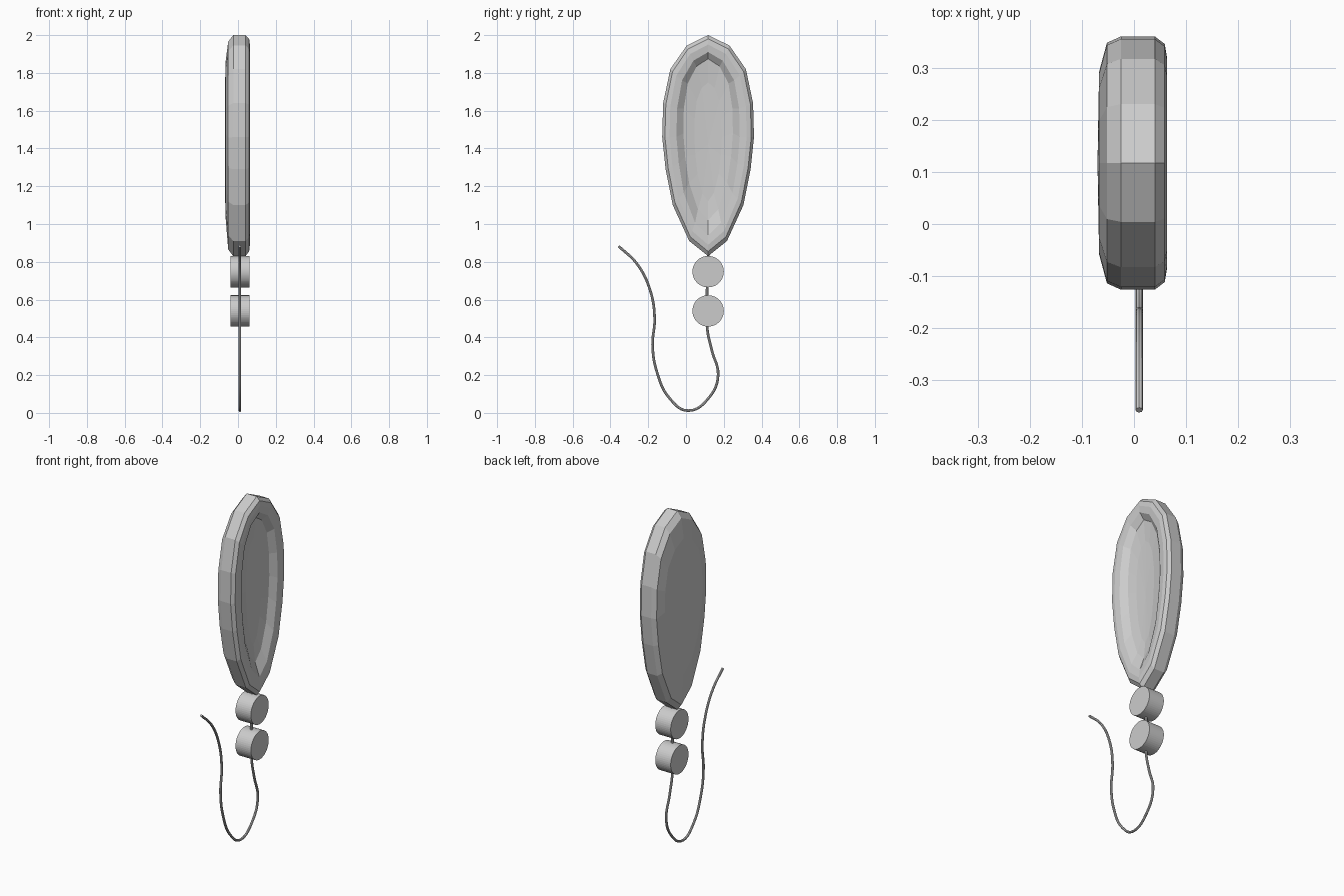
import bpy, bmesh, math

if "Cube" in bpy.data.objects:
    bpy.data.objects.remove(bpy.data.objects["Cube"])

CY = 0.117          # y of the pendant's axis
XC = 0.01           # x of beads and cord
Z_BOT, Z_TOP = 0.83, 2.0

# right half of the teardrop outline: (half width, z), top to bottom
half = [(0, 2.0), (.113, 1.945), (.2, 1.82), (.238, 1.64), (.243, 1.46),
        (.225, 1.29), (.187, 1.1), (.1, .91), (0, .83)]
outline = half + [(-w, z) for w, z in reversed(half[1:-1])]

# cross-section rings: x, width scale, bottom z, top z
rings = [(-.067, .72, 1.05, 1.85), (-.052, .95, .865, 1.965),
         (-.025, 1, .83, 2.0), (.04, 1, .83, 2.0),
         (.059, .94, .855, 1.98), (.063, .84, .89, 1.95),
         (.058, .69, .94, 1.91), (.03, .54, 1.02, 1.875),
         (.02, .3, 1.12, 1.75)]

# faceted teardrop plate with a dished face on +x
bm = bmesh.new()
loops = []
for x, s, zb, zt in rings:
    loops.append([bm.verts.new((x, CY + w * s,
                  zb + (z - Z_BOT) / (Z_TOP - Z_BOT) * (zt - zb)))
                  for w, z in outline])
n = len(outline)
for a, b in zip(loops, loops[1:]):
    for i in range(n):
        j = (i + 1) % n
        bm.faces.new((a[i], a[j], b[j], b[i]))


def fan(loop, x, z):
    c = bm.verts.new((x, CY, z))
    for i in range(n):
        bm.faces.new((loop[i], loop[(i + 1) % n], c))


fan(loops[0], -.07, 1.42)
fan(loops[-1], .017, 1.42)
bmesh.ops.recalc_face_normals(bm, faces=bm.faces)
me = bpy.data.meshes.new("teardrop_plate")
bm.to_mesh(me)
bm.free()
bpy.context.collection.objects.link(bpy.data.objects.new("teardrop_plate", me))

# two disc beads
for name, z in (("upper_bead", .748), ("lower_bead", .54)):
    bpy.ops.mesh.primitive_cylinder_add(vertices=48, radius=.083, depth=.1,
                                        location=(XC, CY, z),
                                        rotation=(0, math.pi / 2, 0))
    bpy.context.object.name = name

# trailing cord
path = [(.117, .86), (.118, .74), (.111, .64), (.115, .54), (.112, .45),
        (.137, .33), (.17, .2), (.125, .085), (.012, .012), (-.085, .075),
        (-.155, .22), (-.177, .36), (-.166, .5), (-.19, .65), (-.26, .79),
        (-.357, .883)]
cu = bpy.data.curves.new("cord", 'CURVE')
cu.dimensions = '3D'
cu.bevel_depth = .007
cu.bevel_resolution = 2
cu.resolution_u = 6
cu.use_fill_caps = True
sp = cu.splines.new('BEZIER')
sp.bezier_points.add(len(path) - 1)
for p, (y, z) in zip(sp.bezier_points, path):
    p.co = (XC, y, z)
    p.handle_left_type = p.handle_right_type = 'AUTO'
cord = bpy.data.objects.new("cord", cu)
bpy.context.collection.objects.link(cord)
bpy.ops.object.select_all(action='DESELECT')
cord.select_set(True)
bpy.context.view_layer.objects.active = cord
bpy.ops.object.convert(target='MESH')
bpy.ops.object.shade_smooth_by_angle()
